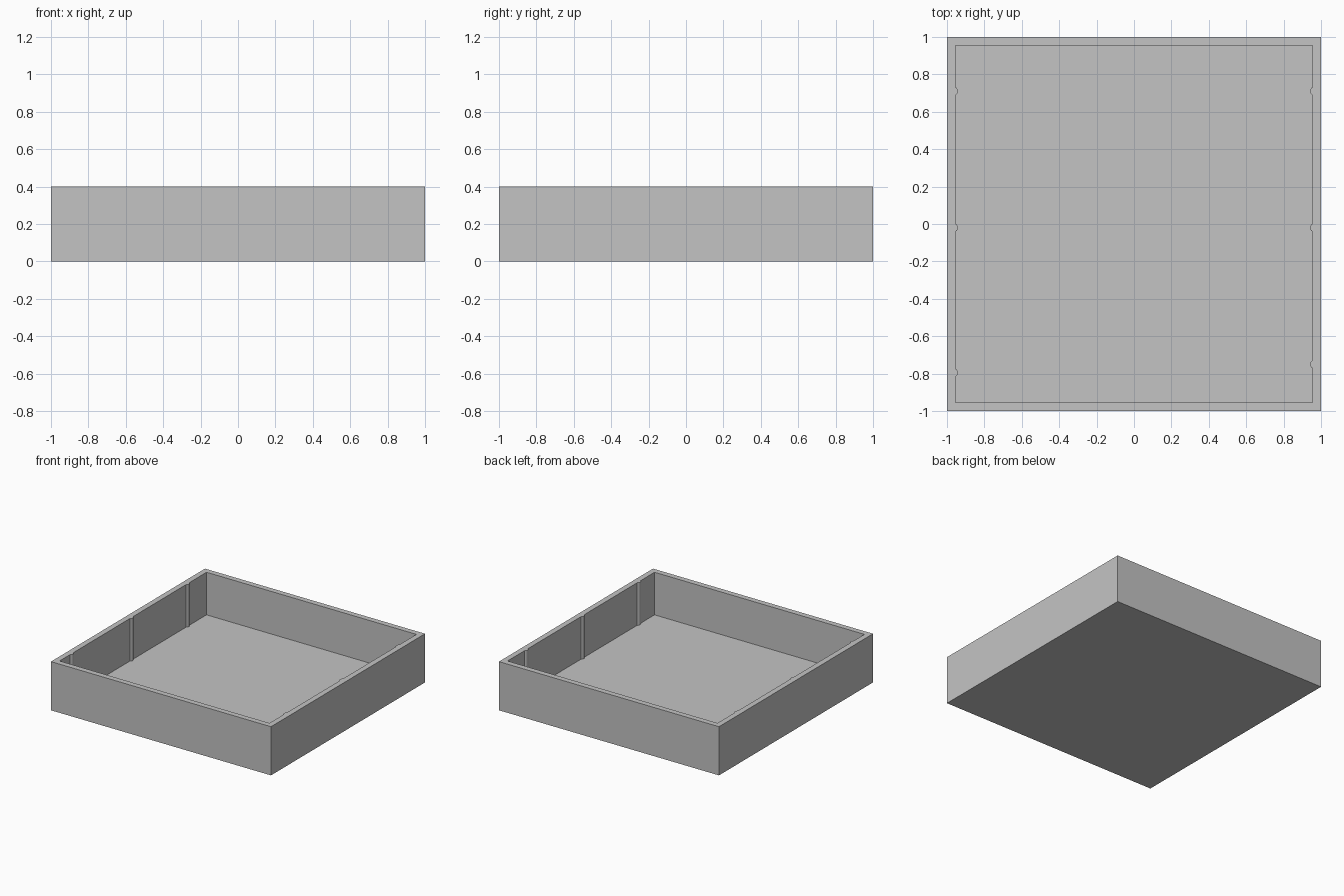
import bpy, bmesh, math

if "Cube" in bpy.data.objects:
    bpy.data.objects.remove(bpy.data.objects["Cube"])

HEIGHT, FLOOR, INNER = 0.4, 0.05, 0.954
RIB_R, RIB_SINK = 0.026, 0.014          # rib radius, depth of its axis inside the wall


def rib_points(side, y):
    """Arc of one half-round rib bulging inward from the wall at x = side * INNER."""
    half = math.acos(RIB_SINK / RIB_R)
    pts = []
    for i in range(7):
        a = -half + 2 * half * i / 6
        x = side * (INNER + RIB_SINK - RIB_R * math.cos(a))
        pts.append((x, y + side * RIB_R * math.sin(a)))
    return pts


# Inner outline, counter-clockwise: right wall upward, left wall downward
inner = [(INNER, -INNER)]
for y in (-0.75, -0.02, 0.71):
    inner += rib_points(1, y)
inner += [(INNER, INNER), (-INNER, INNER)]
for y in (0.71, -0.02, -0.795):
    inner += rib_points(-1, y)
inner.append((-INNER, -INNER))
outer = [(1, -1), (1, 1), (-1, 1), (-1, -1)]

bm = bmesh.new()


def ring(points, z):
    return [bm.verts.new((x, y, z)) for x, y in points]


def walls(low, high):
    n = len(low)
    for i in range(n):
        j = (i + 1) % n
        bm.faces.new((low[i], low[j], high[j], high[i]))


# Outside walls and underside
out_low, out_top = ring(outer, 0), ring(outer, HEIGHT)
walls(out_low, out_top)
bm.faces.new(out_low[::-1])

# Inside walls with ribs, and tray floor
in_low, in_top = ring(inner, FLOOR), ring(inner, HEIGHT)
walls(in_low, in_top)
bm.faces.new(in_low)

# Flat rim between the two outlines
rim_edges = [e for e in bm.edges if all(v.co.z > HEIGHT - 1e-4 for v in e.verts)]
bmesh.ops.triangle_fill(bm, use_beauty=True, use_dissolve=False, edges=rim_edges,
                        normal=(0, 0, 1))
bmesh.ops.recalc_face_normals(bm, faces=bm.faces)

mesh = bpy.data.meshes.new("open_tray")
bm.to_mesh(mesh)
bm.free()
tray = bpy.data.objects.new("open_tray", mesh)
bpy.context.collection.objects.link(tray)

# Plain grey
grey = bpy.data.materials.new("light_grey")
grey.diffuse_color = (0.55, 0.55, 0.55, 1)
grey.use_nodes = True
grey.node_tree.nodes["Principled BSDF"].inputs["Base Color"].default_value = grey.diffuse_color
mesh.materials.append(grey)
